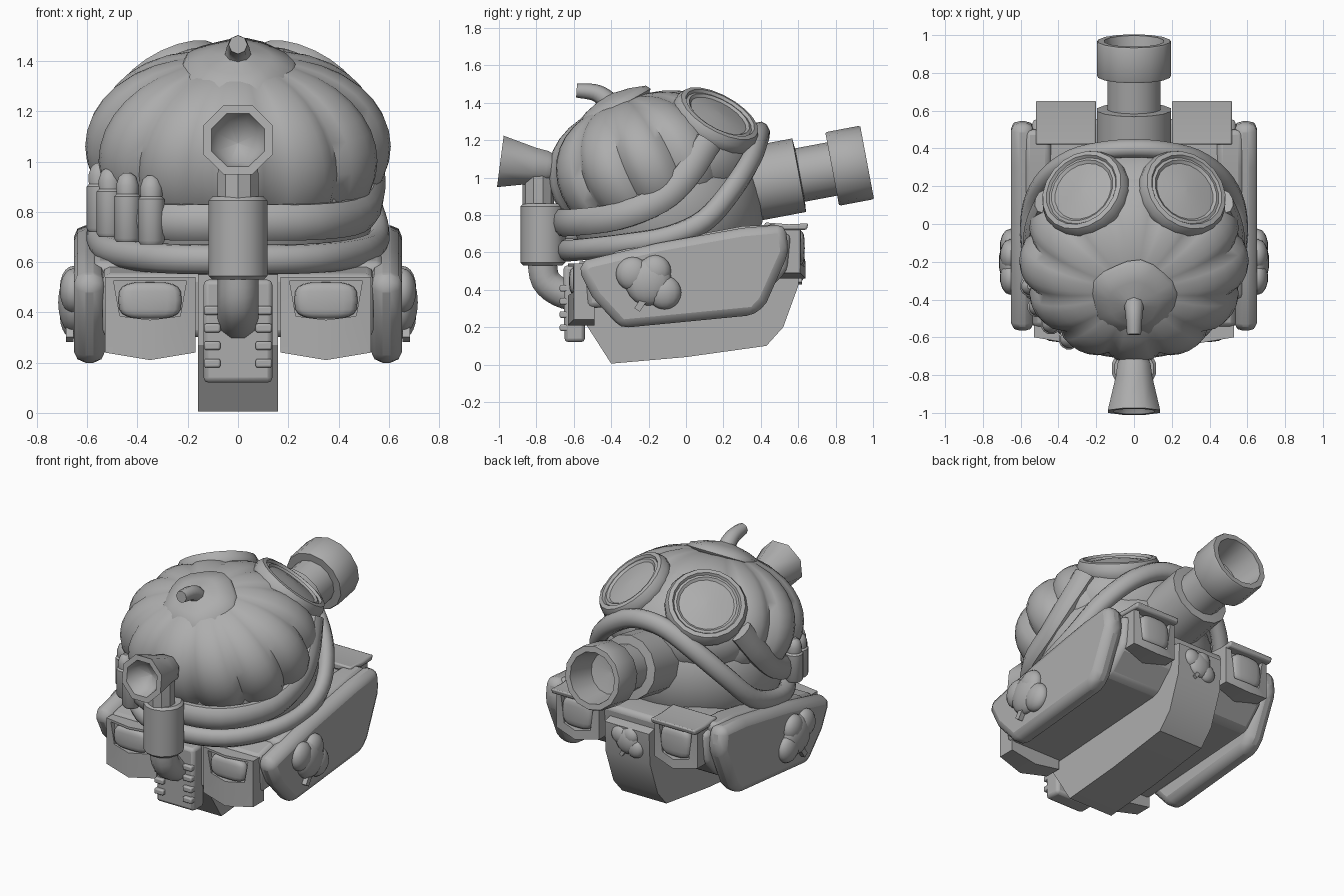
import bpy, bmesh, math
from mathutils import Vector, Matrix

if "Cube" in bpy.data.objects:
    bpy.data.objects.remove(bpy.data.objects["Cube"])

grey = bpy.data.materials.new("plain_grey")
grey.diffuse_color = (0.42, 0.42, 0.42, 1)
grey.use_nodes = True
grey.node_tree.nodes["Principled BSDF"].inputs["Base Color"].default_value = grey.diffuse_color


def finish(name, bm, angle=35, bevel=0.0, segs=2):
    bmesh.ops.recalc_face_normals(bm, faces=bm.faces)
    me = bpy.data.meshes.new(name)
    bm.to_mesh(me)
    bm.free()
    for p in me.polygons:
        p.use_smooth = True
    me.set_sharp_from_angle(angle=math.radians(angle))
    me.materials.append(grey)
    ob = bpy.data.objects.new(name, me)
    bpy.context.collection.objects.link(ob)
    if bevel:
        m = ob.modifiers.new("bevel", 'BEVEL')
        m.width, m.segments, m.limit_method = bevel, segs, 'ANGLE'
    return ob


def skin(bm, rings, closed=False):
    """Bridge rings of points, capping the ends when open."""
    vs = [[bm.verts.new(p) for p in r] for r in rings]
    n = len(vs[0])
    pairs = list(zip(vs, vs[1:])) + ([(vs[-1], vs[0])] if closed else [])
    for a, b in pairs:
        for i in range(n):
            j = (i + 1) % n
            bm.faces.new((a[i], a[j], b[j], b[i]))
    if not closed:
        bm.faces.new(vs[0][::-1])
        bm.faces.new(vs[-1])


def lathe(name, profile, at, axis=(0, 0, 1), sides=12, scale=(1, 1, 1), wave=None, angle=35):
    """Turn (radius, height) points about an axis."""
    rot = Vector(axis).to_track_quat('Z', 'Y').to_matrix()
    rings = []
    for r, h in profile:
        ring = []
        for i in range(sides):
            a = 2 * math.pi * (i + 0.5) / sides
            k = max(r, 0.001) * (wave(i) if wave else 1)
            p = Vector((k * math.cos(a) * scale[0], k * math.sin(a) * scale[1], h * scale[2]))
            ring.append(rot @ p + Vector(at))
        rings.append(ring)
    bm = bmesh.new()
    skin(bm, rings)
    return finish(name, bm, angle)


def smooth_path(pts, closed, steps=4):
    """Catmull-Rom interpolation."""
    P = [Vector(p) for p in pts]
    n, out = len(P), []
    for i in range(n if closed else n - 1):
        g = lambda k: P[k % n] if closed else P[min(max(k, 0), n - 1)]
        a, b, c, d = g(i - 1), g(i), g(i + 1), g(i + 2)
        for s in range(steps):
            t = s / steps
            out.append(0.5 * (2 * b + (c - a) * t + (2 * a - 5 * b + 4 * c - d) * t * t
                              + (3 * b - a - 3 * c + d) * t ** 3))
    return out if closed else out + [P[-1]]


def sweep(name, pts, w, h, closed=False, ref=None, sides=10, taper=None):
    """Sweep an oval section; its width faces away from the head centre."""
    path = smooth_path(pts, closed)
    n, rings = len(path), []
    for i, p in enumerate(path):
        q = path[(i + 1) % n] if closed or i < n - 1 else p
        o = path[i - 1] if closed or i else p
        t = (q - o).normalized()
        nor = Vector(ref) if ref else Vector((p.x, p.y + 0.1, 0.3 * (p.z - 0.9)))
        nor = (nor - t * nor.dot(t)).normalized()
        b = t.cross(nor)
        k = 1 + (taper - 1) * i / (n - 1) if taper else 1
        rings.append([p + k * (nor * w * math.cos(a) + b * h * math.sin(a))
                      for a in (2 * math.pi * j / sides for j in range(sides))])
    bm = bmesh.new()
    skin(bm, rings, closed)
    return finish(name, bm, 50)


def slab(name, profile, x0, x1, bevel=0.0):
    """Extrude a (y, z) outline between two x values."""
    bm = bmesh.new()
    skin(bm, [[(x, y, z) for y, z in profile] for x in (x0, x1)])
    return finish(name, bm, 30, bevel)


def mirror_pts(half, closed):
    tail = half[1:-1] if closed else half[1:]
    return [(-x, y, z) for x, y, z in tail[::-1]] + half


# Pumpkin: broad ribs, leaning forward
RIBS, PER = 12, 6
tilt = Matrix.Rotation(math.radians(18), 3, 'X')
rings = []
for k in range(1, 18):
    lat = math.pi * (k / 18 - 0.5)
    c, s = math.cos(lat) ** 0.8, math.sin(lat)
    ring = []
    for i in range(RIBS * PER):
        a = 2 * math.pi * i / (RIBS * PER) - math.pi / 2
        rib = 0.92 + 0.085 * abs(math.cos(RIBS * (a + math.pi / 2) / 2)) ** 0.6
        p = tilt @ Vector((0.605 * c * rib * math.cos(a), 0.56 * c * rib * math.sin(a), 0.37 * s))
        ring.append(p + Vector((0, -0.195 - 0.12 * p.z, 1.06)))
    rings.append(ring)
bm = bmesh.new()
skin(bm, rings)
finish("pumpkin", bm, 60)

# Scalloped stem cap and curled stem
lathe("stem_cap", [(0.2, -0.06), (0.228, -0.035), (0.215, -0.008), (0.13, 0.025), (0.06, 0.04), (0, 0.06)],
      (0, -0.41, 1.39), (0, -0.49, 0.87), 20, wave=lambda i: 1 + 0.04 * math.cos(i * math.pi / 2), angle=60)
sweep("stem", [(0, -0.38, 1.36), (0, -0.43, 1.42), (0, -0.49, 1.455), (0, -0.585, 1.465)],
      0.06, 0.06, ref=(1, 0, 0), sides=8, taper=0.62)

# Head under the pumpkin, and the crown carrying the goggles
dome = [(math.cos(a), math.sin(a)) for a in (math.radians(d) for d in range(-80, 81, 10))]
lathe("head", dome, (0, -0.1, 0.85), sides=32, scale=(0.55, 0.52, 0.48), angle=60)
lathe("goggle_crown", dome, (0, 0.04, 1.1), sides=32, scale=(0.5, 0.36, 0.31), angle=60)

# Straps around the head
brow = [(0, -0.67, 0.76), (0.3, -0.6, 0.76), (0.49, -0.37, 0.79), (0.54, -0.14, 0.88),
        (0.53, 0.0, 1.01), (0.48, 0.12, 1.19)]
sweep("upper_strap", mirror_pts(brow, False), 0.045, 0.075)
collar = [(0, -0.64, 0.61), (0.3, -0.56, 0.615), (0.49, -0.34, 0.64), (0.55, -0.1, 0.68),
          (0.54, 0.1, 0.77), (0.46, 0.25, 0.94), (0.32, 0.35, 1.1), (0.15, 0.39, 1.21), (0, 0.4, 1.24)]
sweep("lower_strap", mirror_pts(collar, True), 0.05, 0.06, closed=True)

# Goggles: frame, rim, lens, and the nose bridge joining them
for s, side in ((1, "right"), (-1, "left")):
    lathe("goggle_" + side, [(0.215, -0.1), (0.245, -0.04), (0.247, 0.0), (0.23, 0.035), (0.205, 0.04),
          (0.195, 0.025), (0.18, 0.03), (0.165, 0.018), (0.08, 0.033), (0, 0.038)],
          (s * 0.262, 0.165, 1.315), (s * 0.42, 0.44, 0.79), 20, angle=40)
lathe("goggle_bridge", dome, (0, 0.1, 1.37), (0, 0.35, 0.93), sides=16, scale=(0.13, 0.17, 0.06), angle=60)

# Rear cannon, hollow at the muzzle
lathe("rear_cannon", [(0.2, -0.1), (0.2, 0.31), (0.145, 0.315), (0.145, 0.49), (0.195, 0.49), (0.2, 0.5),
      (0.2, 0.67), (0.195, 0.68), (0.16, 0.68), (0.13, 0.5), (0, 0.48)],
      (0, 0.3, 0.955), (0, 0.983, 0.185), 14)

# Front pipe: elbow, muffler, neck and flared horn
sweep("pipe_elbow", [(0, -0.57, 0.36), (0, -0.67, 0.385), (0, -0.75, 0.45), (0, -0.77, 0.56)],
      0.082, 0.082, ref=(1, 0, 0))
lathe("pipe_muffler", [(0.105, 0.53), (0.12, 0.545), (0.12, 0.845), (0.105, 0.86)], (0, -0.765, 0), sides=14)
lathe("pipe_neck", [(0.085, 0.84), (0.085, 0.95), (0.08, 1.05)], (0, -0.79, 0), sides=10)
lathe("pipe_horn", [(0.08, 0.0), (0.095, 0.03), (0.105, 0.1), (0.15, 0.28), (0.115, 0.28), (0.085, 0.21), (0, 0.175)],
      (0, -0.715, 1.05), (0, -1, 0.13), 8, angle=50)

# Cartridges on the strap
for i, (x, y, z) in enumerate([(-0.345, -0.61, 0.67), (-0.44, -0.53, 0.68), (-0.51, -0.44, 0.70), (-0.55, -0.33, 0.72)]):
    lathe("cartridge_%d" % (i + 1), [(0.045, 0), (0.055, 0.015), (0.055, 0.18), (0.045, 0.19), (0.047, 0.225),
          (0.035, 0.26), (0.015, 0.275)], (x, y, z), sides=12)

# Hull
slab("keel", [(-0.57, 0.27), (-0.4, 0.005), (0, 0.04), (0.43, 0.1), (0.52, 0.2), (0.6, 0.42),
              (0.61, 0.62), (0.3, 0.7), (-0.57, 0.55)], -0.16, 0.16)
slab("deck", [(-0.53, 0.3), (0.4, 0.36), (0.54, 0.5), (0.56, 0.7), (0.3, 0.72), (-0.2, 0.62), (-0.55, 0.55)],
     -0.54, 0.54, 0.03)


def light_box(name, x0, x1, outer, inner, s):
    """Box with a recessed lamp window on its outer face; s is the y direction."""
    z0, z1, y = outer
    w0, w1, depth = inner
    mid = (x0 + x1) / 2
    bm = bmesh.new()
    out = [(x0, z0 + 0.03), (mid, z0), (x1, z0 + 0.03), (x1, z1), (mid, z1), (x0, z1)]
    win = [(x0 + 0.06, w0 + 0.015), (mid, w0), (x1 - 0.06, w0 + 0.015), (x1 - 0.035, w1), (mid, w1), (x0 + 0.035, w1)]
    skin(bm, [[(x, y - s * depth, z) for x, z in out],
              [(x, y - s * (0.03 if x != mid else 0), z) for x, z in out],
              [(x, y - s * (0.025 if x != mid else 0), z) for x, z in win],
              [(x, y - s * 0.055, z) for x, z in win]])
    finish(name, bm, 30)
    # boxy bulging lamp filling the window
    ball = bmesh.new()
    bmesh.ops.create_uvsphere(ball, u_segments=16, v_segments=10, radius=1)
    for v in ball.verts:
        sq = [math.copysign(abs(c) ** 0.6, c) for c in v.co]
        v.co = (mid + sq[0] * (x1 - x0) * 0.35, y - s * 0.045 + sq[1] * 0.04, (w0 + w1) / 2 + sq[2] * (w1 - w0) * 0.47)
    finish(name + "_lamp", ball, 60)


pod = [(-0.58, 0.52), (-0.5, 0.36), (-0.35, 0.195), (0.37, 0.265), (0.43, 0.33), (0.55, 0.6), (0.53, 0.75),
       (0.3, 0.73), (-0.15, 0.65), (-0.53, 0.56)]
for s, side in ((1, "right"), (-1, "left")):
    slab("side_pod_" + side, pod, s * 0.53, s * 0.652, 0.045)
    # rounded shoulder filling pod to deck
    slab("pod_shoulder_" + side, [(-0.4, 0.5), (0.5, 0.5), (0.5, 0.75), (0.3, 0.74), (-0.1, 0.665), (-0.4, 0.6)],
         s * 0.44, s * 0.58, 0.03)
    fx = sorted((s * 0.17, s * 0.53))
    light_box("front_light_" + side, *fx, (0.21, 0.54, -0.63), (0.37, 0.525, 0.14), -1)
    bx = sorted((s * 0.2, s * 0.51))
    light_box("rear_light_" + side, *bx, (0.46, 0.74, 0.64), (0.52, 0.725, 0.2), 1)
    # overhanging hood of the rear light
    slab("rear_hood_" + side, [(0.42, 0.72), (0.645, 0.72), (0.655, 0.755), (0.55, 0.75), (0.42, 0.76)],
         s * 0.2, s * 0.52, 0.01)


# Leaf badges on both sides and the back
def leaf(name, at, angle, size, flip=1):
    bm = bmesh.new()
    turn = Matrix.Translation(at) @ Matrix.Rotation(angle, 4, 'Z') @ Matrix.Scale(size, 4)
    for y, z, r, t in ((-0.085, 0.045, 0.09, 0.055), (0.035, 0.06, 0.085, 0.055),
                       (0.085, -0.055, 0.09, 0.055), (0, 0, 0.125, 0.062)):
        m = turn @ Matrix.Translation((0, flip * y, z)) @ Matrix.Diagonal((t, r, r, 1))
        bmesh.ops.create_uvsphere(bm, u_segments=14, v_segments=10, radius=1, matrix=m)
    m = (turn @ Matrix.Translation((0.015, flip * -0.04, -0.115)) @ Matrix.Rotation(flip * -0.6, 4, 'X')
         @ Matrix.Diagonal((0.03, 0.035, 0.08, 1)))
    bmesh.ops.create_cube(bm, size=1, matrix=m)
    finish(name, bm, 60)


leaf("leaf_badge_right", (0.655, -0.2, 0.44), 0, 1)
leaf("leaf_badge_left", (-0.655, -0.2, 0.44), math.pi, 1, -1)
leaf("leaf_badge_rear", (0, 0.6, 0.53), math.pi / 2, 0.65)

# Front grille with side slats
slab("front_grille", [(-0.54, 0.12), (-0.65, 0.12), (-0.655, 0.53), (-0.54, 0.53)], -0.137, 0.137, 0.02)
for i in range(4):
    z = 0.18 + 0.07 * i
    for s in (1, -1):
        slab("grille_slat", [(-0.6, z), (-0.675, z), (-0.675, z + 0.035), (-0.6, z + 0.035)], s * 0.07, s * 0.135, 0.008)
